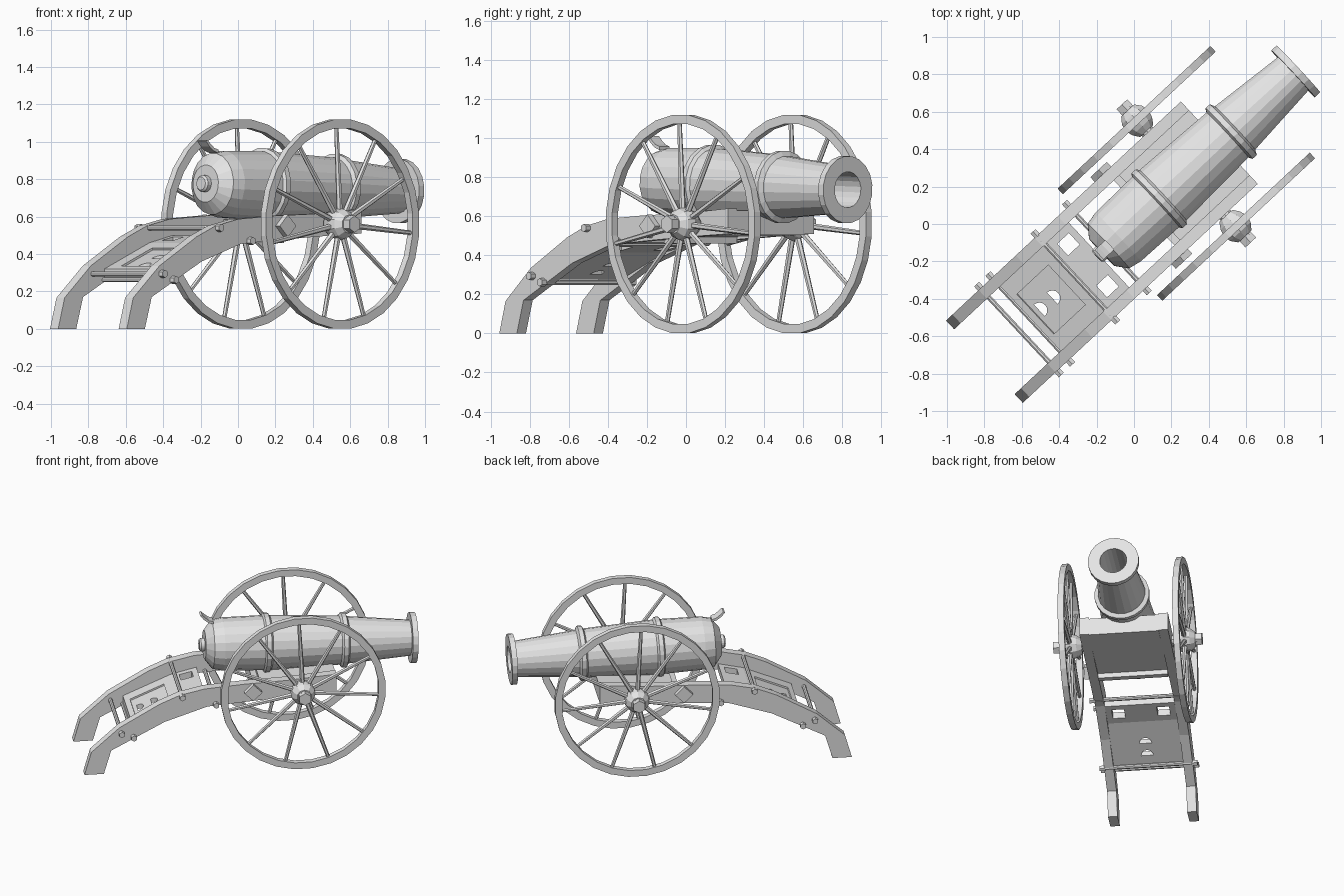
import bpy, bmesh, math
from mathutils import Matrix, Vector

if "Cube" in bpy.data.objects:
    bpy.data.objects.remove(bpy.data.objects["Cube"])

# Local frame: x runs towards the muzzle, y is sideways; the whole gun is turned in plan
TURN = Matrix.Rotation(math.radians(43), 4, 'Z') @ Matrix.Translation((0, 0.007, 0))
grey = bpy.data.materials.new("plain_grey")
grey.diffuse_color = (0.78, 0.78, 0.78, 1)
grey.use_nodes = True
grey.node_tree.nodes["Principled BSDF"].inputs["Base Color"].default_value = grey.diffuse_color


def finish(name, bm, local=Matrix()):
    bmesh.ops.recalc_face_normals(bm, faces=bm.faces[:])
    bm.transform(TURN @ local)
    me = bpy.data.meshes.new(name)
    bm.to_mesh(me)
    bm.free()
    me.materials.append(grey)
    ob = bpy.data.objects.new(name, me)
    bpy.context.collection.objects.link(ob)
    return ob


def add_lathe(bm, profile, sides, mat=Matrix(), closed=False):
    """Revolve (along, radius) points about the x axis."""
    rings = []
    for a, r in profile:
        if r == 0:
            rings.append([bm.verts.new(mat @ Vector((a, 0, 0)))] * sides)
        else:
            rings.append([bm.verts.new(mat @ Vector((a, r * math.cos(t), r * math.sin(t))))
                          for t in (2 * math.pi * (i + .5) / sides for i in range(sides))])
    pairs = list(zip(rings, rings[1:]))
    if closed:
        pairs.append((rings[-1], rings[0]))
    for p, q in pairs:
        for i in range(sides):
            j = (i + 1) % sides
            bm.faces.new(dict.fromkeys((p[i], p[j], q[j], q[i])))


def add_rod(bm, a, b, r0, r1, sides):
    a, b = Vector(a), Vector(b)
    d = b - a
    mat = Matrix.Translation(a) @ d.to_track_quat('X', 'Z').to_matrix().to_4x4()
    add_lathe(bm, [(0, 0), (0, r0), (d.length, r1), (d.length, 0)], sides, mat)


def prism(name, pts, y0, y1):
    """Extrude an (x, z) outline sideways."""
    bm = bmesh.new()
    f = bm.faces.new([bm.verts.new((x, y0, z)) for x, z in pts])
    new = bmesh.ops.extrude_face_region(bm, geom=[f])['geom']
    bmesh.ops.translate(bm, vec=(0, y1 - y0, 0),
                        verts=[v for v in new if isinstance(v, bmesh.types.BMVert)])
    return finish(name, bm)


# Barrel: knob, rounded breech, two bands, flared muzzle and hollow bore
bm = bmesh.new()
add_lathe(bm, [(-.265, 0), (-.265, .035), (-.255, .045), (-.23, .045), (-.23, .10), (-.18, .165),
               (-.11, .18), (.165, .186), (.175, .203), (.205, .203), (.218, .186), (.69, .166),
               (.702, .187), (.732, .187), (.745, .16), (1.17, .122), (1.17, .173), (1.208, .173),
               (1.208, .092), (.70, .092), (.70, 0)], 20)
finish("barrel", bm, Matrix.Translation((0, 0, .77)) @ Matrix.Rotation(.028, 4, 'Y'))

# Curved vent flap on top of the breech
prism("vent_flap", [(-.17, .94), (-.205, .952), (-.235, .975), (-.26, 1.005),
                    (-.248, 1.01), (-.225, .988), (-.2, .968), (-.17, .958)], -.035, .035)

# Trail cheeks, diamond plates
cheek = [(-1.087, 0), (-1.04, .166), (-.848, .337), (-.577, .492), (-.44, .55), (-.27, .587),
         (0, .605), (.3, .615), (.63, .64), (.63, .51), (.376, .497), (.1, .48),
         (-.25, .455), (-.54, .36), (-.905, .17), (-.955, 0)]
diamond = [(0, .55), (.06, .61), (.12, .55), (.06, .49)]
for s, side in ((1, "left"), (-1, "right")):
    prism("cheek_" + side, cheek, s * .237, s * .301)
    prism("diamond_plate_" + side, diamond, s * .301, s * .335)

# Bed under the barrel and the cross board behind it
prism("front_bed", [(.12, .495), (.12, .585), (.63, .63), (.63, .505)], -.237, .237)
prism("cross_board", [(.08, .46), (.08, .56), (.12, .56), (.12, .46)], -.237, .237)

# Sloping deck with a recessed panel, two half-moon openings and two square openings
deck = prism("deck", [(-.75, .32), (-.42, .46), (-.25, .50), (-.25, .45), (-.42, .415),
                      (-.75, .275)], -.237, .237)
SLOPE = Matrix.Translation((-.6, 0, .384)) @ Matrix.Rotation(-math.atan2(.14, .33), 4, 'Y')


def cut(ob):
    ob.hide_render = True
    ob.hide_viewport = True
    ob.display_type = 'WIRE'
    m = deck.modifiers.new(ob.name, 'BOOLEAN')
    m.operation, m.object, m.solver = 'DIFFERENCE', ob, 'EXACT'


def box(name, centre, size, local=Matrix()):
    bm = bmesh.new()
    bmesh.ops.create_cube(bm, size=1, matrix=Matrix.Translation(centre) @ Matrix.Diagonal((*size, 1)))
    return finish(name, bm, local)


cut(box("panel_cutter", (0, 0, .02), (.25, .29, .064), SLOPE))
for y in (-.153, .153):
    cut(box("square_cutter", (-.33, y, .47), (.085, .085, .3)))
for x in (-.685, -.59):
    bm = bmesh.new()
    f = bm.faces.new([bm.verts.new((x + .042 * math.sin(t), .042 * math.cos(t), .2))
                      for t in (math.pi * i / 8 for i in range(9))])
    new = bmesh.ops.extrude_face_region(bm, geom=[f])['geom']
    bmesh.ops.translate(bm, vec=(0, 0, .4), verts=[v for v in new if isinstance(v, bmesh.types.BMVert)])
    cut(finish("half_moon_cutter", bm))

# Tie rods through the cheeks with bolt heads
bm, heads = bmesh.new(), bmesh.new()
for x, z in ((-.835, .294), (-.752, .262), (-.422, .54), (-.192, .47)):
    add_rod(bm, (x, -.3, z), (x, .3, z), .014, .014, 8)
    for s in (-1, 1):
        add_rod(heads, (x, s * .295, z), (x, s * .332, z), .021, .021, 6)
finish("tie_rods", bm)
finish("bolt_heads", heads)

# Axle
AX, AZ = .389, .56
bm = bmesh.new()
add_rod(bm, (AX, -.47, AZ), (AX, .47, AZ), .04, .04, 10)
finish("axle", bm)

# Wheels: rim, eleven spokes, bulging hub and end nut
for s, side in ((1, "left"), (-1, "right")):
    place = Matrix.Translation((AX, 0, AZ)) @ Matrix.Rotation(s * math.pi / 2, 4, 'Z')
    bm = bmesh.new()
    add_lathe(bm, [(.369, .515), (.369, .562), (.41, .562), (.41, .515)], 28, place, closed=True)
    finish("wheel_rim_" + side, bm)
    bm = bmesh.new()
    for i in range(11):
        t = math.radians(93 + i * 360 / 11)
        c, n = math.cos(t), math.sin(t)
        add_rod(bm, (AX + .05 * c, s * .39, AZ + .05 * n),
                (AX + .525 * c, s * .39, AZ + .525 * n), .017, .012, 6)
    finish("spokes_" + side, bm)
    bm = bmesh.new()
    add_lathe(bm, [(.31, 0), (.31, .05), (.345, .075), (.385, .088), (.425, .078),
                   (.46, .05), (.46, 0)], 10, place)
    finish("hub_" + side, bm)
    bm = bmesh.new()
    add_lathe(bm, [(.45, 0), (.45, .045), (.505, .045), (.505, 0)], 6, place)
    finish("hub_nut_" + side, bm)
